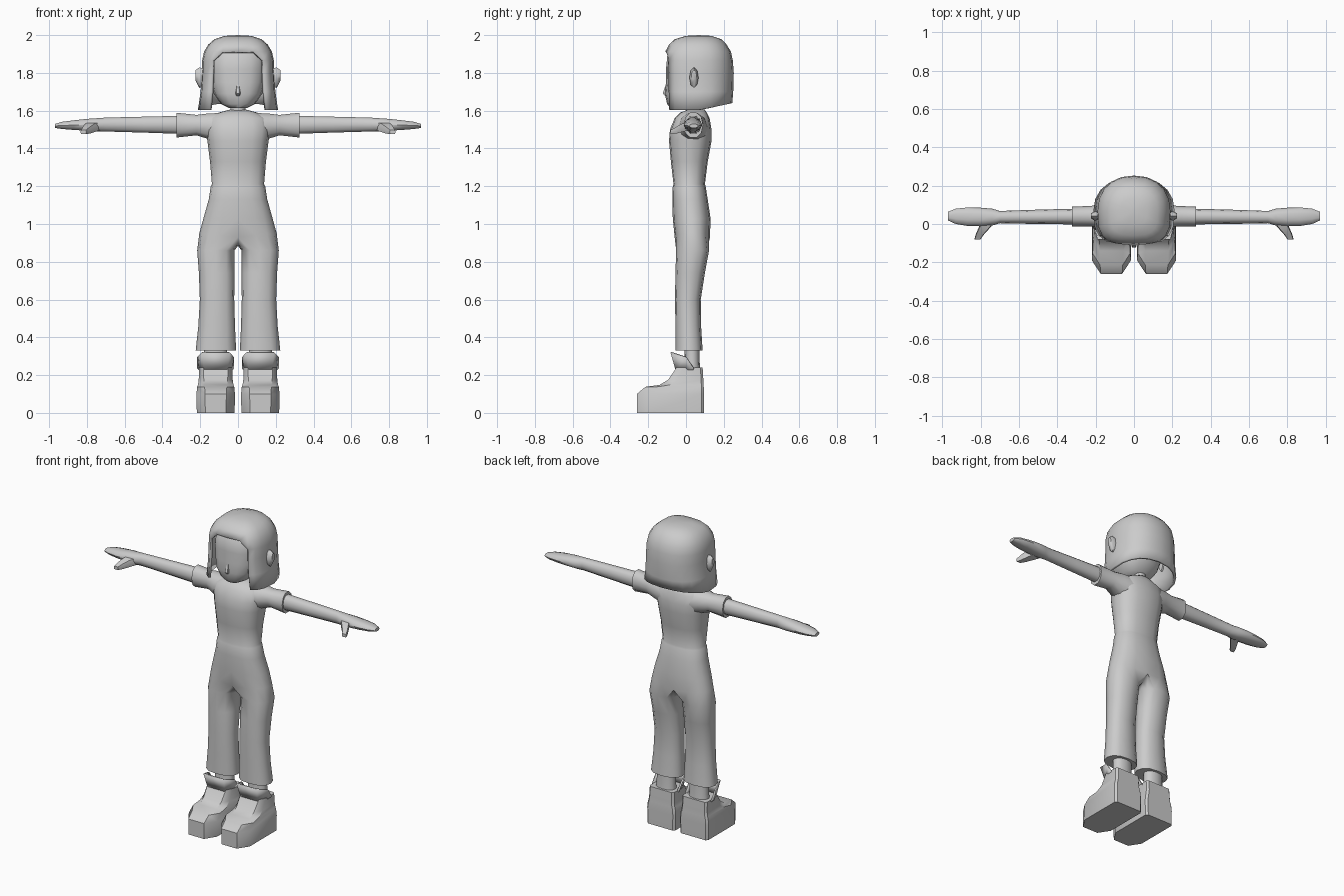
import bpy, bmesh, math

if "Cube" in bpy.data.objects:
    bpy.data.objects.remove(bpy.data.objects["Cube"])

grey = bpy.data.materials.new("light_grey")
grey.diffuse_color = (0.6, 0.6, 0.6, 1)
grey.use_nodes = True
grey.node_tree.nodes["Principled BSDF"].inputs["Base Color"].default_value = grey.diffuse_color


def spow(v, p):
    return math.copysign(abs(v) ** p, v)


def oval(cx, rx, yf, yb, z, n=12, p=0.9, start=0):
    """Horizontal ring between front yf and back yb, starting at angle start."""
    out = []
    for i in range(n):
        a = start + 2 * math.pi * i / n
        out.append((cx + rx * spow(math.cos(a), p),
                    (yf + yb) / 2 + (yb - yf) / 2 * spow(math.sin(a), p), z))
    return out


def oval_x(x, y0, y1, z0, z1, n=10):
    """Upright ring across the arm direction."""
    return [(x, b, c) for b, c, _ in
            [(q[0], q[1], 0) for q in oval((y0 + y1) / 2, (y1 - y0) / 2, z0, z1, 0, n)]]


def finish(name, bm, mirror=False, solid=0, angle=45):
    bmesh.ops.recalc_face_normals(bm, faces=bm.faces)
    me = bpy.data.meshes.new(name)
    bm.to_mesh(me)
    bm.free()
    ob = bpy.data.objects.new(name, me)
    bpy.context.collection.objects.link(ob)
    me.materials.append(grey)
    if mirror:
        m = ob.modifiers.new("mirror", 'MIRROR')
        m.use_clip = True
    if solid:
        s = ob.modifiers.new("thickness", 'SOLIDIFY')
        s.thickness = solid
        s.offset = -1
    bpy.ops.object.select_all(action='DESELECT')
    ob.select_set(True)
    bpy.context.view_layer.objects.active = ob
    bpy.ops.object.shade_smooth_by_angle(angle=math.radians(angle))
    return ob


def skin(bm, a, b, closed=True):
    n = len(a)
    for i in range(n if closed else n - 1):
        j = (i + 1) % n
        bm.faces.new((a[i], a[j], b[j], b[i]))


def loft(name, rings, caps=(True, True), **kw):
    bm = bmesh.new()
    vs = [[bm.verts.new(p) for p in r] for r in rings]
    for a, b in zip(vs, vs[1:]):
        skin(bm, a, b)
    if caps[0]:
        bm.faces.new(vs[0])
    if caps[1]:
        bm.faces.new(vs[-1])
    return finish(name, bm, **kw)


# Torso and trousers: half rings above the crotch, full leg rings below
bm = bmesh.new()


def half_ring(z, rx, yf, yb, dip=0):
    out = []
    for i in range(9):
        a = -math.pi / 2 + math.pi * i / 8
        x = 0 if i in (0, 8) else rx * spow(math.cos(a), 0.8)
        y = (yf + yb) / 2 + (yb - yf) / 2 * spow(math.sin(a), 0.85)
        out.append(bm.verts.new((x, y, z - dip * (1 - x / rx))))
    return out


torso = [half_ring(*r) for r in [
    (1.605, .045, .01, .10), (1.59, .10, -.03, .11), (1.56, .165, -.06, .125),
    (1.50, .17, -.085, .135), (1.44, .162, -.09, .135), (1.33, .148, -.08, .115),
    (1.21, .138, -.066, .10), (1.20, .144, -.07, .104), (1.13, .155, -.072, .115),
    (1.03, .183, -.07, .13), (.95, .205, -.06, .127, .02)]]
for a, b in zip(torso, torso[1:]):
    skin(bm, a, b, closed=False)
bm.faces.new(torso[0])
crotch = [bm.verts.new((0, y, z)) for y, z in ((.085, .895), (.035, .885), (-.02, .895))]
previous = torso[-1] + crotch
for z, cx, rx, yf, yb in [(.86, .117, .099, -.052, .122), (.74, .113, .094, -.056, .10),
                          (.60, .111, .091, -.058, .078), (.46, .113, .097, -.056, .08),
                          (.33, .117, .107, -.056, .088)]:
    ring = [bm.verts.new(p) for p in
            oval(cx, rx, yf, yb, z, 12, 0.85, math.radians(-120))]
    skin(bm, previous, ring)
    previous = ring
bm.faces.new(previous)
finish("torso_and_trousers", bm, mirror=True, angle=50)

# Sleeves, arms with flat hands, thumbs
loft("sleeves", [oval_x(*r) for r in [
    (.08, -.05, .12, 1.42, 1.592), (.16, -.035, .11, 1.448, 1.588),
    (.22, -.012, .095, 1.467, 1.58), (.325, -.012, .09, 1.455, 1.592)]], mirror=True)
loft("arms_and_hands", [oval_x(*r) for r in [
    (.30, -.002, .08, 1.475, 1.575), (.50, .0, .075, 1.482, 1.57),
    (.70, .004, .068, 1.488, 1.565), (.74, -.008, .08, 1.488, 1.562),
    (.80, -.012, .085, 1.492, 1.558), (.87, -.01, .086, 1.497, 1.55),
    (.93, .0, .08, 1.502, 1.542), (.97, .018, .064, 1.508, 1.53)]], mirror=True)
loft("thumbs", [[(x + a * w, y, z + c * h)
                 for a, c in ((-1, -1), (1, -1), (1.2, 0), (1, 1), (-1, 1), (-1.2, 0))]
                for x, y, z, w, h in [(.755, .02, 1.52, .03, .022),
                                      (.785, -.025, 1.508, .024, .022),
                                      (.805, -.055, 1.495, .018, .017),
                                      (.818, -.082, 1.487, .013, .01)]], mirror=True)


# Shoes with chamfered toes and an open flared collar
def shoe_ring(z, w, front, back, toe, cx=.118, slope=0):
    c = .012
    pts = [(-w * toe, front), (w * toe, front), (w, front + .07 * (1 - toe) / .45),
           (w, back - c), (w - c, back), (-w + c, back), (-w, back - c),
           (-w, front + .07 * (1 - toe) / .45)]
    return [(cx + x, y, z - slope * (y - front)) for x, y in pts]


loft("shoes", [shoe_ring(*r) for r in [
    (0, .10, -.26, .095, .55), (.10, .102, -.26, .095, .55), (.138, .098, -.215, .094, .6),
    (.148, .094, -.14, .093, .65), (.175, .09, -.095, .092, .7),
    (.24, .088, -.05, .088, .75)]], mirror=True, angle=40)
bm = bmesh.new()
rows = []
for grow, z_front, y_front in ((.086, .225, -.055), (.098, .32, -.082)):
    x0, x1 = .118 - grow, .118 + grow
    drop = z_front - (.235 if z_front > .3 else .225)
    rows.append([bm.verts.new(p) for p in [
        (x0, .04, z_front - drop), (x0, -.0, z_front - drop * .3),
        (x0 + .025, y_front, z_front), (x1 - .025, y_front, z_front),
        (x1, -.0, z_front - drop * .3), (x1, .04, z_front - drop)]])
skin(bm, rows[0], rows[1], closed=False)
finish("shoe_collars", bm, mirror=True, solid=.008)
loft("ankles", [oval(.118, r, yf, yb, z) for z, r, yf, yb in
                [(.20, .07, -.02, .08), (.27, .062, -.005, .072), (.36, .06, -.01, .072)]],
     mirror=True)

# Neck, head and nose
loft("neck", [oval(0, .04, .0, .085, z) for z in (1.57, 1.68)])
loft("head", [oval(0, r, yf, yb, z, 16, .8) for z, r, yf, yb in [
    (1.615, .05, -.085, .04), (1.635, .09, -.10, .09), (1.69, .128, -.112, .13),
    (1.75, .143, -.106, .15), (1.82, .148, -.106, .16), (1.90, .145, -.098, .16),
    (1.94, .11, -.06, .12)]])
loft("nose", [oval(0, r, y, -.08, z, 6) for z, r, y in
              [(1.675, .012, -.108), (1.69, .017, -.126), (1.745, .008, -.106)]])

# Hair: a domed shell with a rounded face opening
bm = bmesh.new()
N = 20
rows = []
for z, rx, yf, yb in [(1.605, .212, -.112, .245), (1.70, .198, -.115, .25),
                      (1.80, .192, -.115, .253), (1.865, .19, -.115, .248),
                      (1.912, .18, -.11, .238), (1.95, .157, -.09, .215),
                      (1.978, .125, -.06, .187), (1.996, .07, .0, .135)]:
    row = []
    for i in range(N):
        t = 2 * math.pi * i / N                      # zero at the front centre
        p = .65 if math.cos(t) > 0 else .9
        y = .068 - (.068 - yf if math.cos(t) > 0 else yb - .068) * spow(math.cos(t), p)
        lift = .035 * max(0, -math.cos(t)) if z < 1.61 else 0
        row.append(bm.verts.new((rx * spow(math.sin(t), p), y, z + lift)))
    rows.append(row)
for k, (a, b) in enumerate(zip(rows, rows[1:])):
    for i in range(N):
        j = (i + 1) % N
        if k < 3 and i in (0, 1, N - 2, N - 1) or k == 3 and i in (0, N - 1):
            continue
        if k == 3 and i == 1:
            bm.faces.new((a[j], b[j], b[i]))
        elif k == 3 and i == N - 2:
            bm.faces.new((a[i], b[j], b[i]))
        else:
            bm.faces.new((a[i], a[j], b[j], b[i]))
top = bm.verts.new((0, .068, 2.0))
for i in range(N):
    bm.faces.new((rows[-1][i], rows[-1][(i + 1) % N], top))
bmesh.ops.delete(bm, geom=[v for v in bm.verts if not v.link_faces], context='VERTS')
finish("hair", bm, solid=.015)

# Ears
loft("ears", [[(x, .042 + math.cos(a) * ry, 1.775 + dz + math.sin(a) * rz)
               for a in [math.tau * i / 8 for i in range(8)]]
              for x, ry, rz, dz in [(.17, .018, .045, 0), (.205, .024, .054, .0),
                                    (.224, .014, .028, .012)]], mirror=True)
